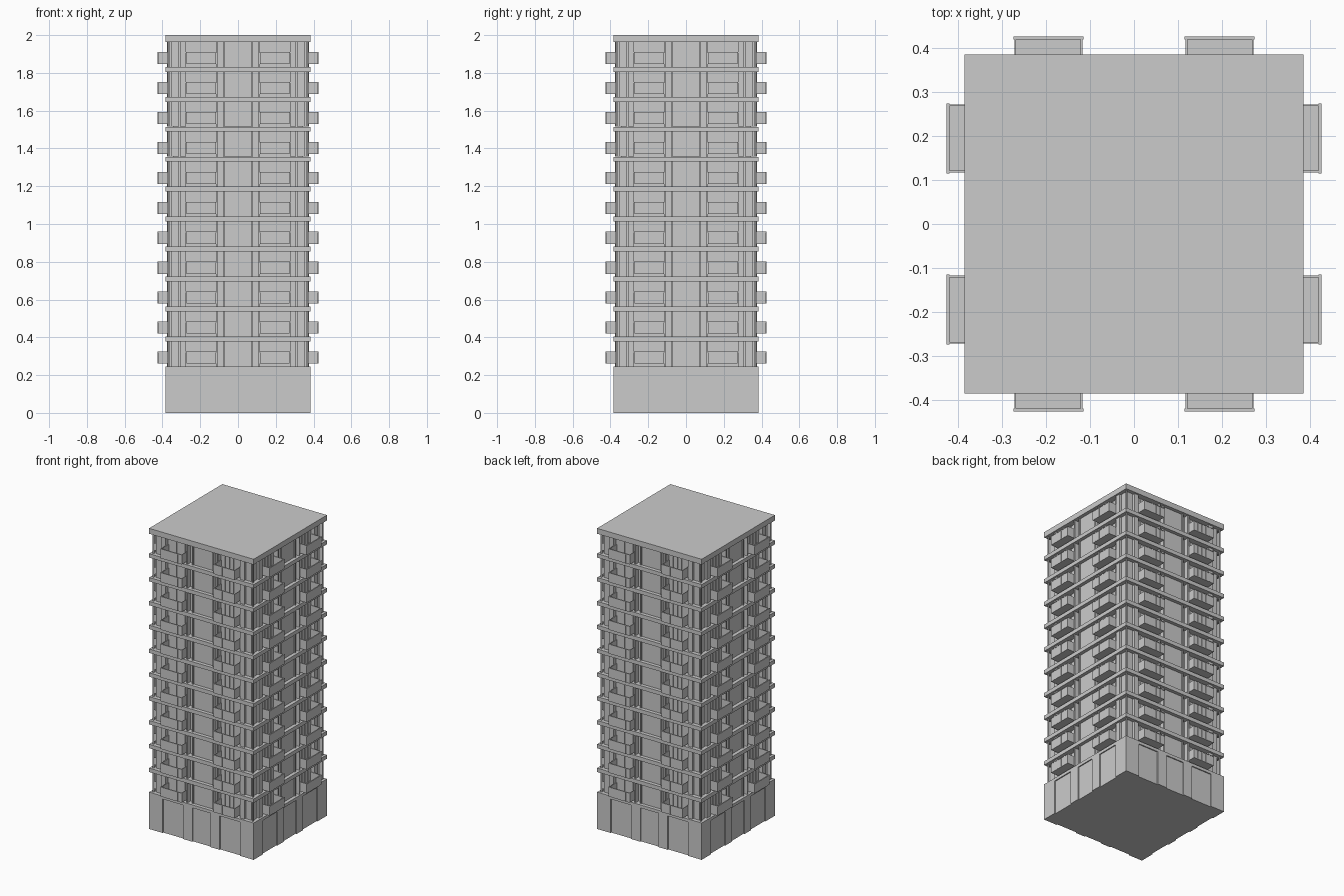
import bpy, bmesh
from mathutils import Matrix, Vector
from math import pi

if "Cube" in bpy.data.objects:
    bpy.data.objects.remove(bpy.data.objects["Cube"])

H = 0.385            # half width of slabs and base
PITCH = 0.1585       # storey height
FLOORS = 11
Z0 = 0.245           # top of the base


def make(name, boxes, sides=1):
    """One object from boxes (x0, x1, y0, y1, z0, z1), repeated around z."""
    bm = bmesh.new()
    for s in range(sides):
        rot = Matrix.Rotation(s * pi / 2, 4, 'Z')
        for x0, x1, y0, y1, z0, z1 in boxes:
            c = Vector(((x0 + x1) / 2, (y0 + y1) / 2, (z0 + z1) / 2))
            m = rot @ Matrix.Translation(c) @ Matrix.Diagonal((x1 - x0, y1 - y0, z1 - z0, 1))
            bmesh.ops.create_cube(bm, size=1, matrix=m)
    me = bpy.data.meshes.new(name)
    bm.to_mesh(me)
    bm.free()
    ob = bpy.data.objects.new(name, me)
    bpy.context.collection.objects.link(ob)
    return ob


def mirror(boxes):
    return boxes + [(-b[1], -b[0], *b[2:]) for b in boxes]


def square(r, z0, z1):
    return (-r, r, -r, r, z0, z1)


# Base: core with shallow recessed panels between piers on every side
make("base_core", [square(0.378, 0, Z0)])
piers = mirror([(0.285, H, -H, -0.37, 0, 0.225), (0.067, 0.135, -H, -0.37, 0, 0.225)])
make("base_piers", piers, 4)
make("base_top_band", [square(H, 0.225, Z0)])

slabs, cores, ribs, panels, decks, rails, posts = [], [], [], [], [], [], []
for i in range(FLOORS):
    z = Z0 + i * PITCH
    b = z if i == 0 else z + 0.002
    t = z + 0.134
    # Storey wall and the projecting slab above it
    cores.append(square(0.345, z - 0.002, t + 0.002))
    slabs.append(square(H, t, t + 0.026))
    # Pilasters beside the balconies and thin corner columns
    ribs += mirror([(0.275, 0.308, -0.372, -0.34, b, t),
                    (0.361, 0.37, -0.37, -0.361, b, t),
                    (0.107, 0.117, -0.376, -0.34, b, t),
                    (0.072, 0.08, -0.37, -0.34, b, t)])
    # Wall panels in the centre and near the corners
    panels.append((-0.072, 0.072, -0.362, -0.34, b, t))
    panels += mirror([(0.312, 0.352, -0.36, -0.34, b, t)])
    # Balcony with floor, thin parapet, handrail and posts
    a, c = z + 0.016, z + 0.08
    decks += mirror([(0.117, 0.272, -0.424, -0.345, a, a + 0.007)])
    rails += mirror([(0.117, 0.272, -0.424, -0.420, a, c),
                     (0.117, 0.121, -0.421, -0.345, a, c),
                     (0.268, 0.272, -0.421, -0.345, a, c),
                     (0.115, 0.274, -0.426, -0.419, c - 0.004, c)])
    # Balcony door frame
    for k in range(1, 5):
        x = 0.117 + 0.031 * k
        posts += mirror([(x - 0.002, x + 0.002, -0.4255, -0.419, a, c),
                         (x - 0.002, x + 0.002, -0.349, -0.34, b, t)])

make("storey_walls", cores)
make("floor_slabs", slabs)
make("wall_pilasters", ribs, 4)
make("wall_panels", panels, 4)
make("balcony_floors", decks, 4)
make("balcony_parapets", rails, 4)
make("balcony_posts", posts, 4)

# Roof: top slab, four low pads, thin supports and the floating roof plate
top = Z0 + (FLOORS - 1) * PITCH + 0.16
make("roof_pads", [(0.08, 0.365, 0.08, 0.365, top, 1.977)], 4)
make("roof_supports", [(-0.003, 0.003, -0.003, 0.003, top, 1.986),
                       (0.2, 0.206, 0.2, 0.206, top, 1.986)], 4)
make("roof_plate", [square(H, 1.985, 2.0)])
# Slab edge filling up to the pads
make("roof_slab", [square(H, top - 0.026, 1.966)])
